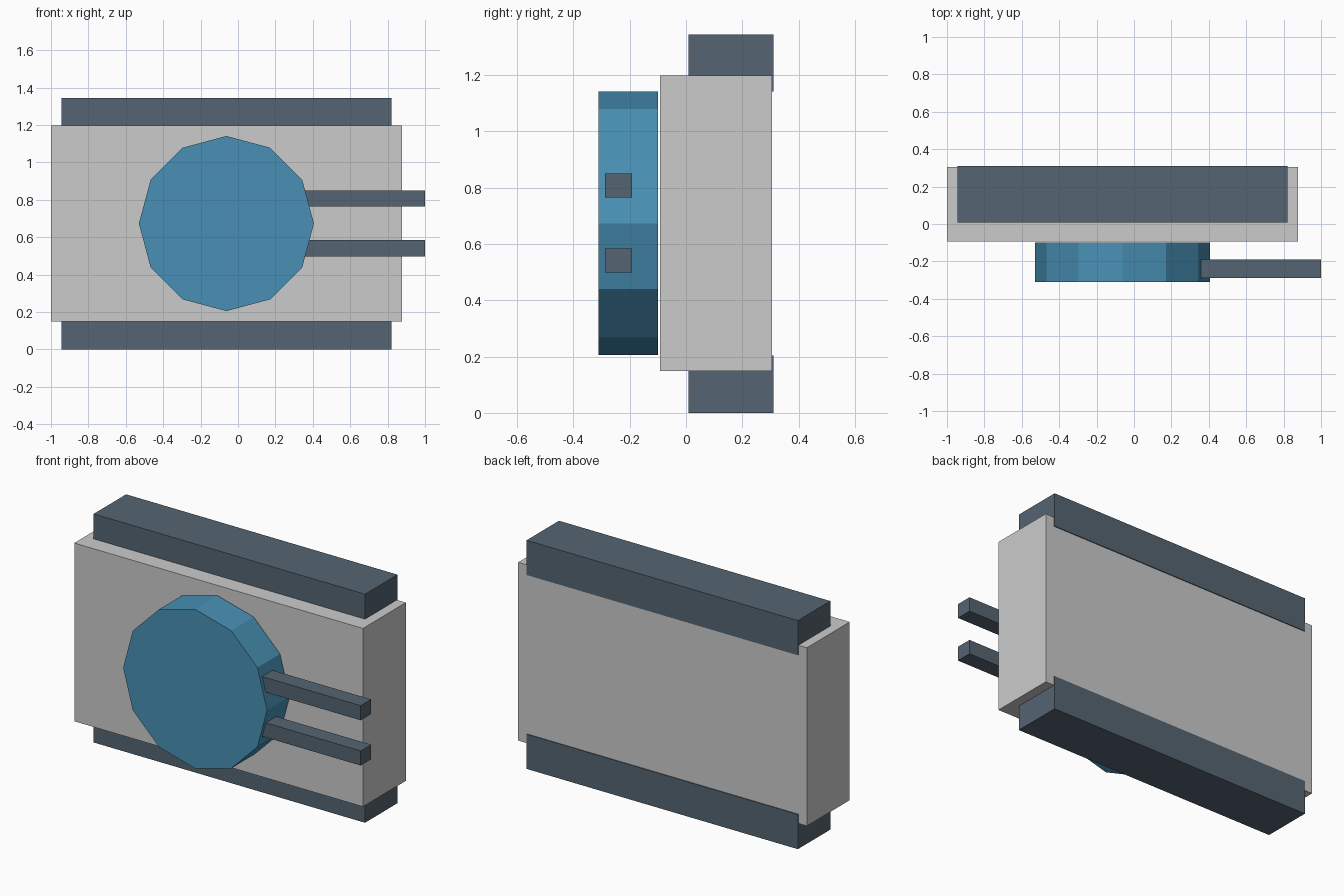
import bpy
from math import pi

if "Cube" in bpy.data.objects:
    bpy.data.objects.remove(bpy.data.objects["Cube"])


def material(name, color):
    m = bpy.data.materials.new(name)
    m.diffuse_color = color
    m.use_nodes = True
    m.node_tree.nodes["Principled BSDF"].inputs["Base Color"].default_value = m.diffuse_color
    return m


dark = material("dark_slate", (0.09, 0.13, 0.17, 1))
blue = material("blue", (0.065, 0.28, 0.46, 1))


def box(name, x, y, z, mat=None):
    """Box spanning the given (min, max) ranges."""
    spans = (x, y, z)
    bpy.ops.mesh.primitive_cube_add(size=1, location=[(a + b) / 2 for a, b in spans])
    ob = bpy.context.object
    ob.name = name
    ob.scale = [b - a for a, b in spans]
    bpy.ops.object.transform_apply(location=False, rotation=False, scale=True)
    if mat:
        ob.data.materials.append(mat)
    return ob


# Main grey housing
box("housing", (-1.0, 0.878), (-0.093, 0.305), (0.149, 1.197))

# Rails along the top and bottom, slightly proud of the back
for name, z in (("bottom_rail", (0.0, 0.204)), ("top_rail", (1.14, 1.344))):
    box(name, (-0.945, 0.82), (0.009, 0.31), z, dark)

# Twelve-sided disc in front of the housing, a corner pointing straight up
bpy.ops.mesh.primitive_cylinder_add(vertices=12, radius=0.468, depth=0.21,
                                    location=(-0.062, -0.205, 0.673),
                                    rotation=(pi / 2, 0, 0))
disc = bpy.context.object
disc.name = "front_disc"
disc.data.materials.append(blue)

# Two prongs leaving the disc to the right
for name, z in (("lower_prong", 0.541), ("upper_prong", 0.807)):
    box(name, (0.32, 1.0), (-0.288, -0.191), (z - 0.043, z + 0.043), dark)
